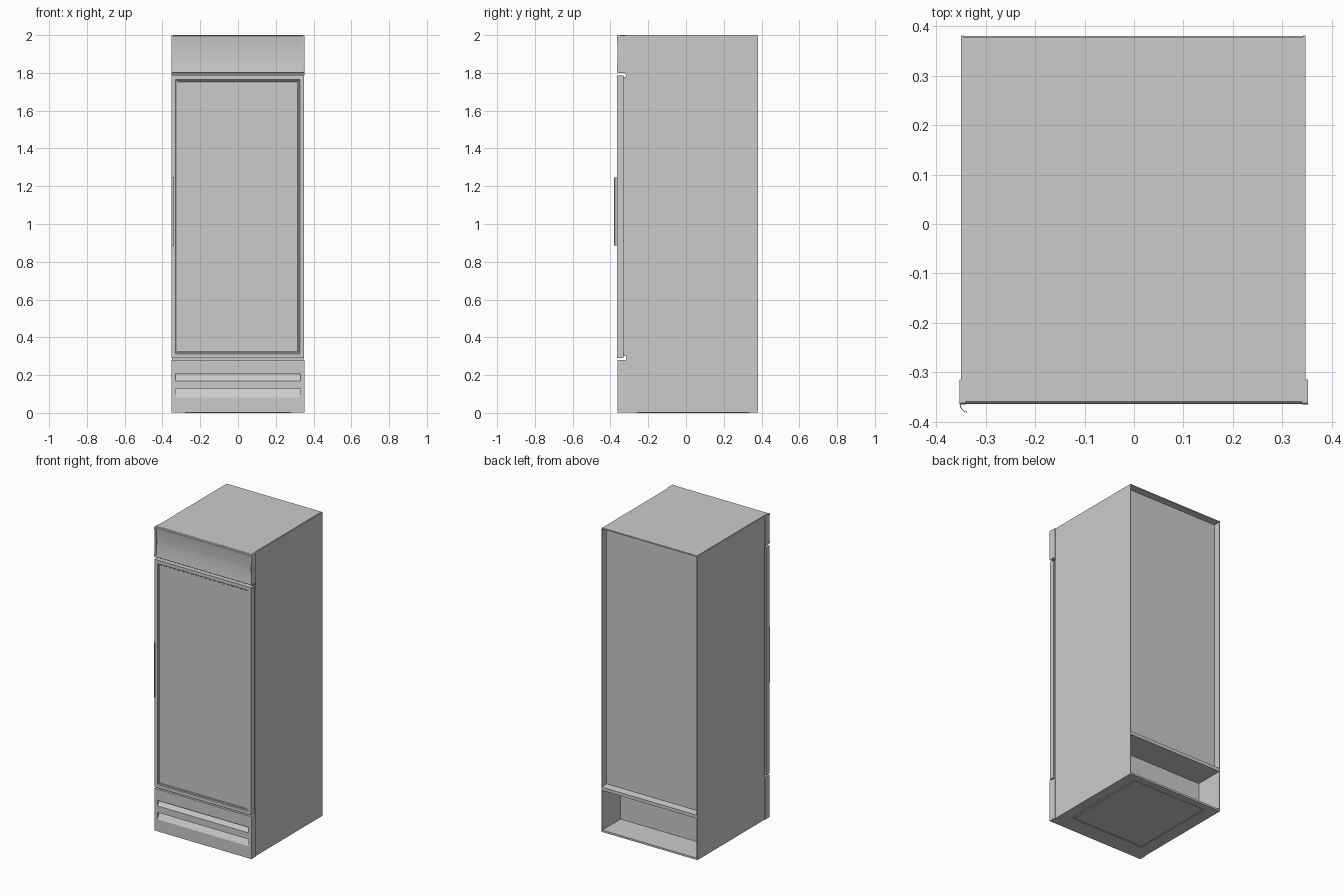
import bpy, bmesh, math

if "Cube" in bpy.data.objects:
    bpy.data.objects.remove(bpy.data.objects["Cube"])

def finish(bm, name):
    bmesh.ops.recalc_face_normals(bm, faces=bm.faces)
    me = bpy.data.meshes.new(name)
    bm.to_mesh(me)
    bm.free()
    ob = bpy.data.objects.new(name, me)
    bpy.context.collection.objects.link(ob)
    return ob

def prism(name, pts, lo, hi, axis='x'):
    """Extrude a profile: (y, z) points along x, or (x, y) points along z."""
    bm = bmesh.new()
    place = (lambda p: (lo, p[0], p[1])) if axis == 'x' else (lambda p: (p[0], p[1], lo))
    face = bm.faces.new([bm.verts.new(place(p)) for p in pts])
    out = bmesh.ops.extrude_face_region(bm, geom=[face])
    move = (hi - lo, 0, 0) if axis == 'x' else (0, 0, hi - lo)
    bmesh.ops.translate(bm, vec=move, verts=[v for v in out['geom'] if isinstance(v, bmesh.types.BMVert)])
    return finish(bm, name)

def box(name, x, y, z, side=None, insets=()):
    """Box from ranges; insets = (thickness, depth) steps on the face facing `side`."""
    bm = bmesh.new()
    bmesh.ops.create_cube(bm, size=1)
    for v in bm.verts:
        v.co = [r[0] if c < 0 else r[1] for c, r in zip(v.co, (x, y, z))]
    bm.normal_update()
    if side:
        face = max(bm.faces, key=lambda f: sum(a * b for a, b in zip(f.normal, side)))
        for t, d in insets:
            bmesh.ops.inset_region(bm, faces=[face], thickness=t, depth=d, use_even_offset=True)
    return finish(bm, name)

def smooth(ob):
    bpy.ops.object.select_all(action='DESELECT')
    ob.select_set(True)
    bpy.context.view_layer.objects.active = ob
    bpy.ops.object.shade_smooth_by_angle(angle=math.radians(30))

FRONT, DOWN = (0, -1, 0), (0, 0, -1)
XL, XR = -0.35, 0.347       # cabinet sides
FL, FR = -0.353, 0.352      # front panels
SEAM = -0.317               # plane behind the door
WALL = 0.005
BACK, INNER = 0.382, 0.337  # rear rim and recessed back panel

# Cabinet core: recessed back panel and open machine compartment
prism('cabinet_core', [
    (SEAM, 0.003), (SEAM, 1.998), (BACK - 0.003, 1.998), (BACK - 0.003, 1.992), (INNER, 1.99),
    (INNER, 0.303), (BACK - 0.001, 0.297), (BACK - 0.001, 0.275), (0.19, 0.275), (0.19, 0.015),
    (BACK - 0.001, 0.015), (BACK - 0.001, 0.003)], XL + WALL, XR - WALL)
for name, x in (('left_side_panel', (XL, XL + WALL)), ('right_side_panel', (XR - WALL, XR))):
    box(name, x, (SEAM, BACK), (0.003, 1.998))
box('top_lid', (XL + WALL, XR - WALL), (-0.35, BACK - 0.004), (1.992, 2.0))

# Underside tray with a shallow raised rim
box('base_tray', (-0.28, 0.28), (-0.26, 0.335), (0, 0.012), DOWN, [(0.015, 0), (0.004, -0.003)])

# Header: slightly concave front panel between two end caps
def header_profile(front, dip, top):
    n = 12
    z0, z1 = 1.803, top - 0.004
    arc = [(front + dip * math.sin(math.pi * i / n), z0 + (z1 - z0) * i / n) for i in range(n + 1)]
    return [(SEAM + 0.002, 1.785), (SEAM - 0.008, 1.8), (front + 0.004, 1.8)] + arc + \
           [(front + 0.004, top), (SEAM + 0.002, top)]

smooth(prism('header_panel', header_profile(-0.363, 0.007, 1.999), FL + 0.012, FR - 0.012))
smooth(prism('header_left_cap', header_profile(-0.366, 0.003, 1.999), FL, FL + 0.012))
smooth(prism('header_right_cap', header_profile(-0.366, 0.003, 1.999), FR - 0.012, FR))

# Door: framed leaf with stepped recess around the glass, plus gasket behind
box('door', (FL, FR - 0.002), (-0.364, -0.331), (0.29, 1.786), FRONT,
    [(0.022, 0), (0.004, -0.004), (0.006, 0), (0.002, -0.003)])
box('door_gasket', (XL + 0.006, XR - 0.006), (-0.332, SEAM), (0.3, 1.778))

# Door handle: thin quarter-round pull strip
def arc(rx, ry):
    steps = [math.pi / 2 * i / 8 for i in range(9)]
    return [(-0.338 - rx * math.cos(a), -0.363 - ry * math.sin(a)) for a in steps]

smooth(prism('door_handle', arc(0.015, 0.0185) + arc(0.0135, 0.017)[::-1], 0.885, 1.245, 'z'))

# Lower grille: two sloped louvre slots between solid ends
YF = -0.362
slots = []
for lo, hi in ((0.082, 0.127), (0.17, 0.206)):
    slots += [(YF, lo), (YF + 0.025, hi - 0.001), (YF, hi)]
prism('grille', [(SEAM + 0.002, 0.003), (YF, 0.003)] + slots + [(YF, 0.28), (SEAM + 0.002, 0.28)], -0.332, 0.331)
for name, x in (('grille_left_end', (FL, -0.332)), ('grille_right_end', (0.331, FR))):
    box(name, x, (YF, SEAM + 0.002), (0.003, 0.28))
